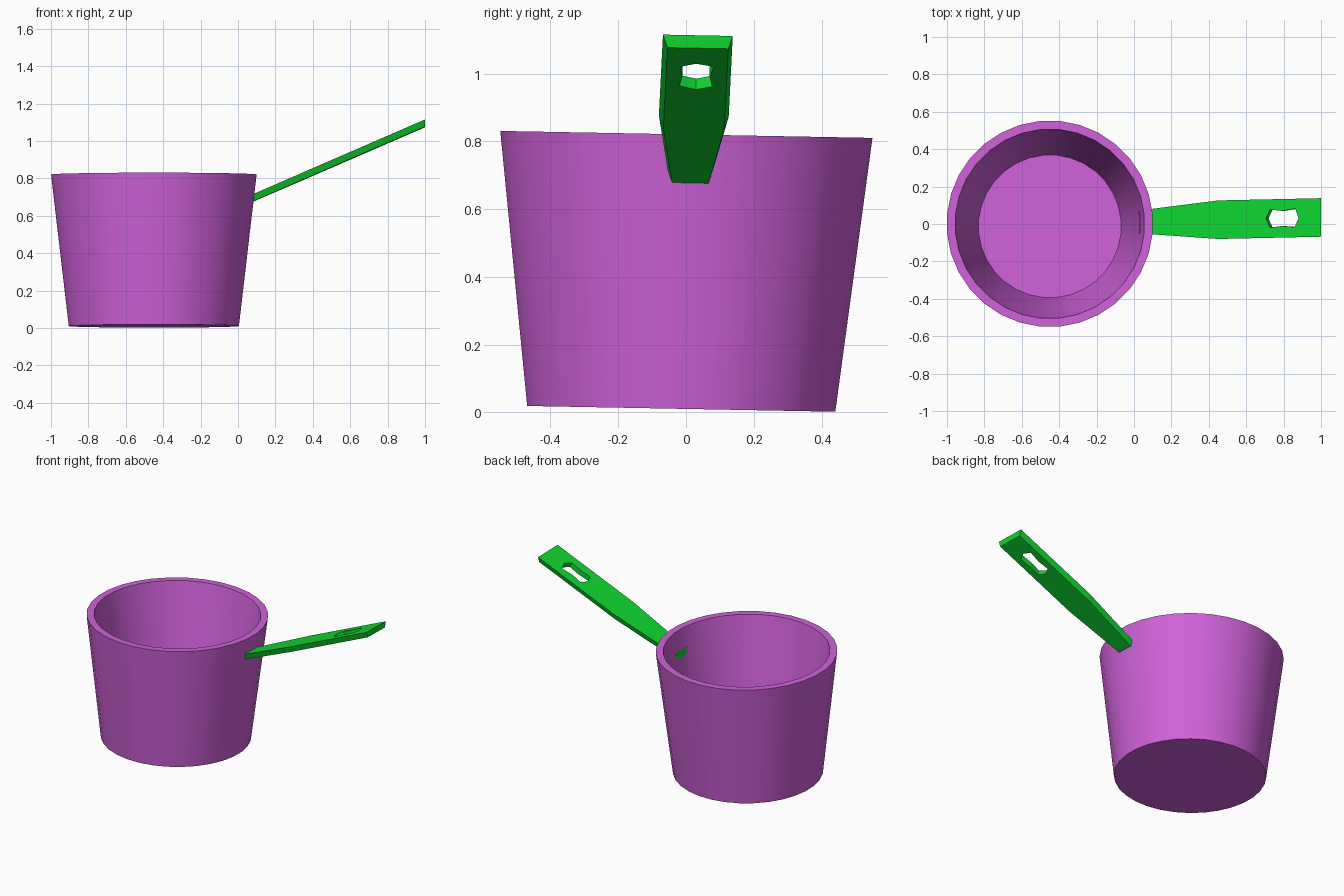
import bpy, bmesh, math
from mathutils import Vector, Matrix

if "Cube" in bpy.data.objects:
    bpy.data.objects.remove(bpy.data.objects["Cube"])


def material(name, rgb):
    m = bpy.data.materials.new(name)
    m.diffuse_color = (*rgb, 1.0)
    m.use_nodes = True
    m.node_tree.nodes["Principled BSDF"].inputs["Base Color"].default_value = m.diffuse_color
    return m


purple = material("orchid purple", (0.631, 0.122, 0.701))
green = material("bright green", (0.0044, 0.672, 0.03))


def make_object(name, bm, mat):
    bmesh.ops.recalc_face_normals(bm, faces=bm.faces)
    me = bpy.data.meshes.new(name)
    bm.to_mesh(me)
    bm.free()
    me.materials.append(mat)
    ob = bpy.data.objects.new(name, me)
    bpy.context.collection.objects.link(ob)
    return ob


def loft(rings):
    """Bridge equal-length point rings and cap both ends."""
    bm = bmesh.new()
    vs = [[bm.verts.new(p) for p in r] for r in rings]
    n = len(rings[0])
    for a, b in zip(vs, vs[1:]):
        for i in range(n):
            j = (i + 1) % n
            bm.faces.new((a[i], a[j], b[j], b[i]))
    bm.faces.new(vs[0][::-1])
    bm.faces.new(vs[-1])
    return bm


# Pot: tapered outer wall, flat rim, steeper inner wall, floor
SIDES = 32
profile = [(0.457, 0.0), (0.552, 0.81), (0.507, 0.81), (0.382, 0.08)]


def circle(r, z):
    return [(r * math.cos((i + 0.5) * math.tau / SIDES),
             r * math.sin((i + 0.5) * math.tau / SIDES), z) for i in range(SIDES)]


pot_bm = loft([circle(r, z) for r, z in profile])
pot_bm.transform(Matrix.Translation((-0.45, -0.014, 0.0105)) @ Matrix.Rotation(-0.0187, 4, 'X'))
pot = make_object("pot", pot_bm, purple)
bpy.context.view_layer.objects.active = pot
pot.select_set(True)
bpy.ops.object.shade_smooth_by_angle(angle=math.radians(30))
pot.select_set(False)

# Handle: sloping flat bar, slightly narrower underneath
SLOPE, THICK, INSET = 0.434, 0.038, 0.013


def top_z(x, y):
    return 0.679 + SLOPE * x - 0.02 * (y - 0.03)


def section(x, y0, y1):
    low = [(x, y, top_z(x, y) - THICK) for y in (y0 + INSET, y1 - INSET)]
    high = [(x, y, top_z(x, y)) for y in (y1, y0)]
    return low + high


handle = make_object("handle", loft([section(0.026, -0.05, 0.072),
                                     section(0.45, -0.08, 0.126),
                                     section(1.0, -0.068, 0.138)]), green)

# Hanging hole cut square through the handle
hole = [(0.705, 0.03), (0.727, 0.077), (0.79, 0.07), (0.862, 0.082),
        (0.88, 0.03), (0.858, -0.016), (0.79, -0.011), (0.727, -0.019)]
normal = Vector((-SLOPE, 0, 1)).normalized()
rings = [[Vector((x, y, top_z(x, y))) + normal * d for x, y in hole] for d in (-0.1, 0.05)]
cutter = make_object("hole_cutter", loft(rings), green)
cutter.hide_render = True
cutter.hide_set(True)
cut = handle.modifiers.new("hanging hole", 'BOOLEAN')
cut.operation = 'DIFFERENCE'
cut.solver = 'EXACT'
cut.object = cutter
